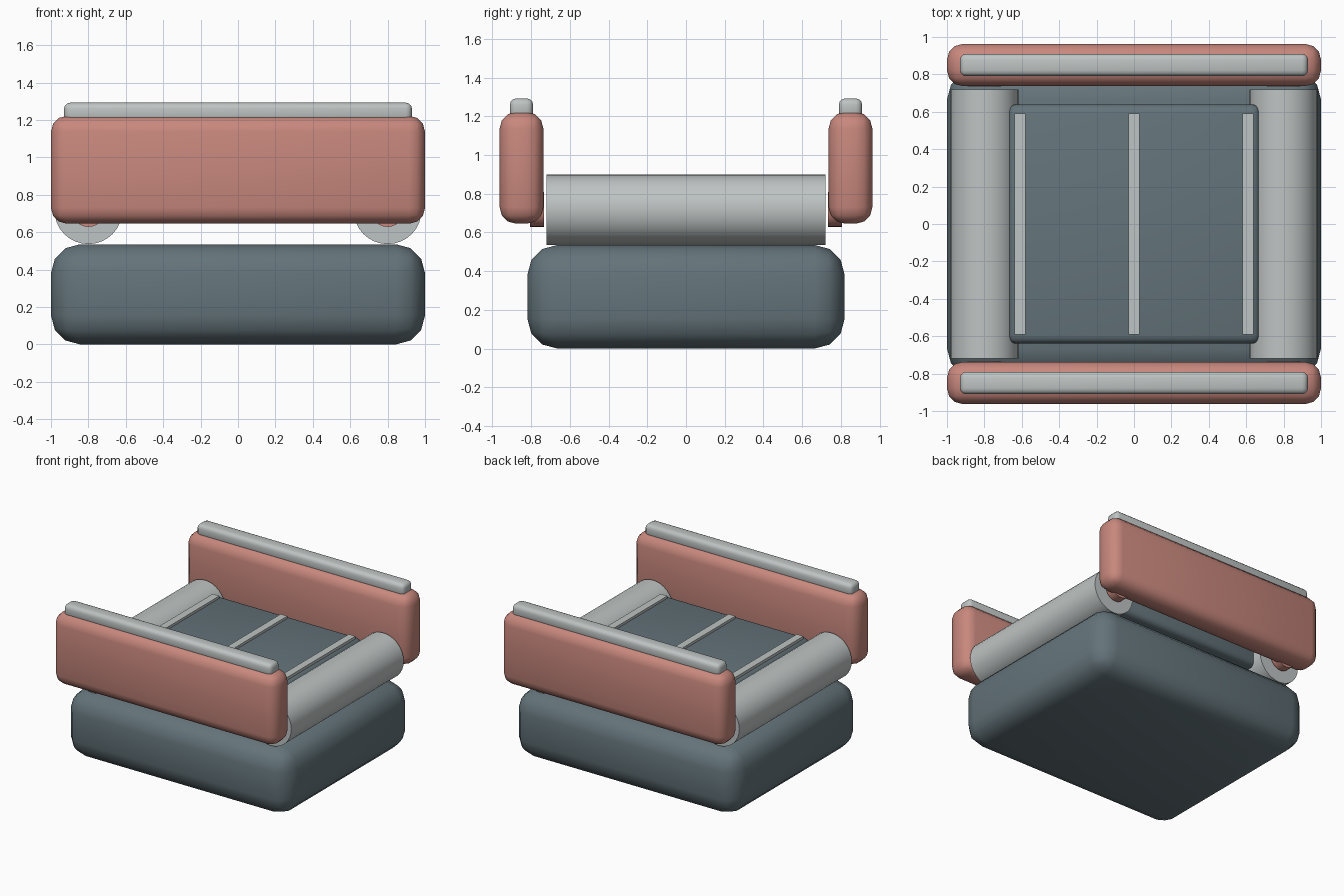
import bpy, math

if "Cube" in bpy.data.objects:
    bpy.data.objects.remove(bpy.data.objects["Cube"])


def material(name, rgb):
    m = bpy.data.materials.new(name)
    m.diffuse_color = (*rgb, 1)
    m.use_nodes = True
    m.node_tree.nodes["Principled BSDF"].inputs["Base Color"].default_value = m.diffuse_color
    return m


CORAL = material("coral", (0.578, 0.246, 0.205))
SLATE = material("slate", (0.127, 0.174, 0.195))
GREY = material("light grey", (0.515, 0.552, 0.546))


def finish(ob, name, mat):
    ob.name = name
    ob.data.materials.append(mat)
    bpy.ops.object.shade_smooth_by_angle(angle=math.radians(32))


def box(name, lo, hi, mat, bevel=0, segments=3):
    """Box between two corners with rounded edges."""
    centre = [(a + b) / 2 for a, b in zip(lo, hi)]
    bpy.ops.mesh.primitive_cube_add(size=1, location=centre)
    ob = bpy.context.object
    ob.scale = [b - a for a, b in zip(lo, hi)]
    bpy.ops.object.transform_apply(location=False, rotation=False, scale=True)
    if bevel:
        mod = ob.modifiers.new("rounding", 'BEVEL')
        mod.width = bevel
        mod.segments = segments
        bpy.ops.object.modifier_apply(modifier=mod.name)
    finish(ob, name, mat)


def rod(name, x, y0, y1, z, radius, mat, sides=32):
    """Cylinder lying along y."""
    bpy.ops.mesh.primitive_cylinder_add(
        vertices=sides, radius=radius, depth=y1 - y0,
        location=(x, (y0 + y1) / 2, z), rotation=(math.pi / 2, 0, 0))
    finish(bpy.context.object, name, mat)


# Heavy rounded base
box("base", (-1, -0.82, 0), (1, 0.82, 0.535), SLATE, 0.155)

# Raised deck with three slats
box("deck", (-0.675, -0.64, 0.65), (0.675, 0.64, 0.86), SLATE, 0.045)
for i, x in enumerate((-0.61, 0, 0.61)):
    box(f"slat_{i + 1}", (x - 0.03, -0.59, 0.84), (x + 0.03, 0.59, 0.88), GREY)

# Rollers at both ends, with short axle stubs into the side panels
for end, x in (("left", -0.8), ("right", 0.8)):
    rod(f"roller_{end}", x, -0.72, 0.72, 0.718, 0.182, GREY)
    rod(f"axle_front_{end}", x, -0.805, -0.735, 0.718, 0.09, CORAL, 24)
    rod(f"axle_back_{end}", x, 0.735, 0.805, 0.718, 0.09, CORAL, 24)

# Side panels with top rails
for side, s in (("front", -1), ("back", 1)):
    y = 0.85 * s
    box(f"panel_{side}", (-1, y - 0.113, 0.645), (1, y + 0.113, 1.222), CORAL, 0.085)
    box(f"rail_{side}", (-0.93, y - 0.06, 1.19), (0.93, y + 0.06, 1.292), GREY, 0.032)
